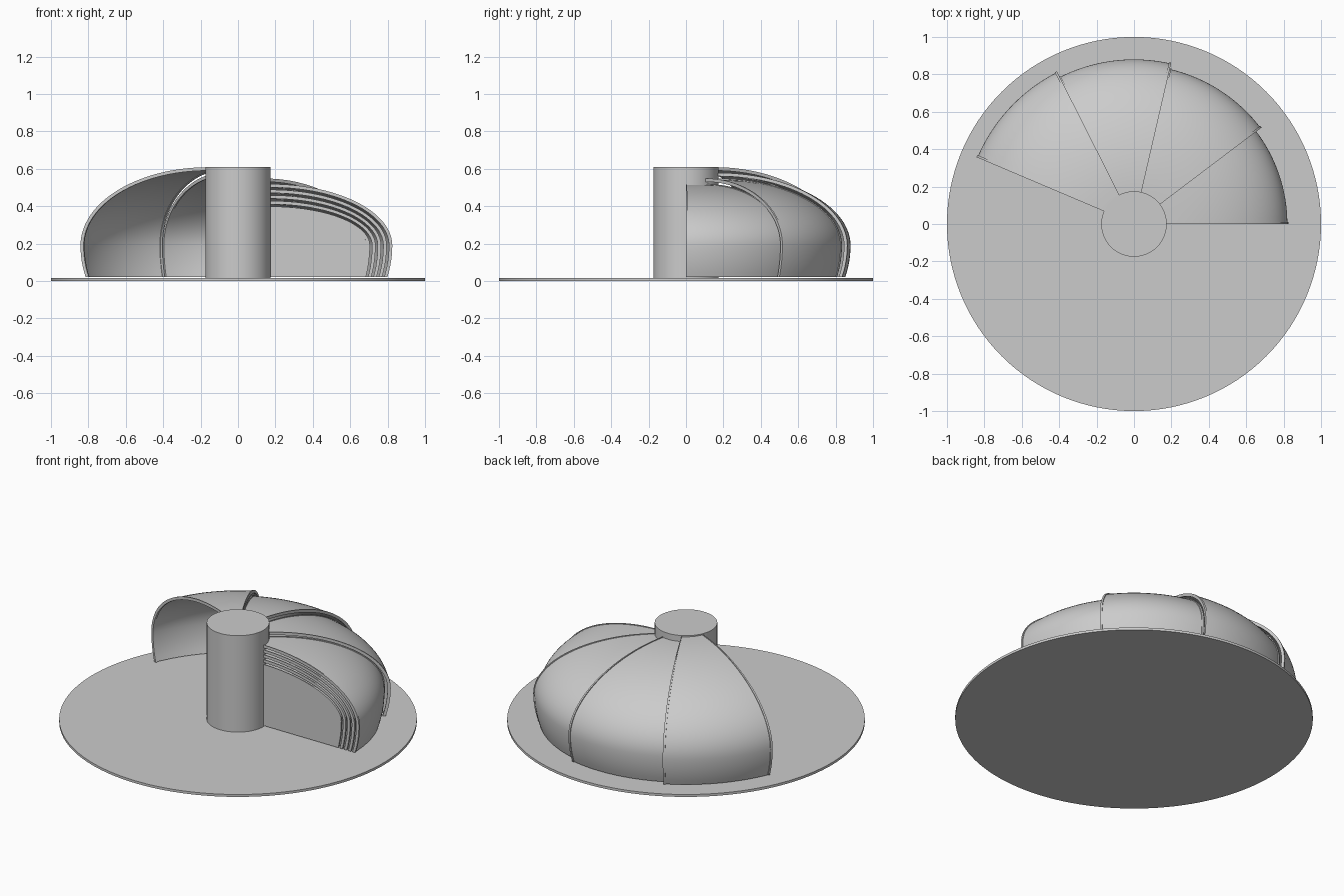
import bpy, bmesh
from math import sin, cos, radians, pi, asin

if "Cube" in bpy.data.objects:
    bpy.data.objects.remove(bpy.data.objects["Cube"])

R0, ZC, Z_BASE = 0.175, 0.19, 0.02   # inner radius, widest height, bottom edge


def curve(d, n=28, m=6):
    """Dome profile (r, z) inset by d from the outermost shell."""
    a, b, low = 0.735 - d, 0.413 - d, 0.6
    pts = [(R0 + a * sin(pi / 2 * i / n), ZC + b * cos(pi / 2 * i / n)) for i in range(n + 1)]
    t_end = asin((ZC - Z_BASE) / low)
    pts += [(R0 + a * cos(t_end * i / m), ZC - low * sin(t_end * i / m)) for i in range(1, m + 1)]
    return pts


def finish(name, bm):
    bmesh.ops.recalc_face_normals(bm, faces=bm.faces)
    me = bpy.data.meshes.new(name)
    bm.to_mesh(me)
    bm.free()
    ob = bpy.data.objects.new(name, me)
    bpy.context.collection.objects.link(ob)
    bpy.ops.object.select_all(action='DESELECT')
    ob.select_set(True)
    bpy.context.view_layer.objects.active = ob
    bpy.ops.object.shade_smooth_by_angle(angle=radians(30))
    return ob


def sweep(bm, d_out, d_in, a0, a1, steps):
    """Revolve the band between two inset profiles from a0 to a1 degrees."""
    out, inn = curve(d_out), curve(d_in)
    section = out + inn[::-1]
    n, k = len(section), len(out)
    rings = []
    for s in range(steps + 1):
        a = radians(a0 + (a1 - a0) * s / steps)
        rings.append([bm.verts.new((r * cos(a), r * sin(a), z)) for r, z in section])
    for p, q in zip(rings, rings[1:]):
        for i in range(n):
            j = (i + 1) % n
            bm.faces.new((p[i], p[j], q[j], q[i]))
    for ring in (rings[0], rings[-1]):
        for i in range(k - 1):
            bm.faces.new((ring[i], ring[i + 1], ring[n - 2 - i], ring[n - 1 - i]))


def shell(name, d, a0, a1):
    """Curved sector shell with a raised lip at both ends."""
    bm = bmesh.new()
    lip = 0.8
    sweep(bm, d, d + 0.008, a0 + lip, a1 - lip, 20)
    sweep(bm, d - 0.005, d + 0.013, a0, a0 + lip, 1)
    sweep(bm, d - 0.005, d + 0.013, a1 - lip, a1, 1)
    finish(name, bm)


def cylinder(name, r, z0, z1):
    bm = bmesh.new()
    res = bmesh.ops.create_cone(bm, cap_ends=True, segments=128, radius1=r, radius2=r, depth=z1 - z0)
    bmesh.ops.translate(bm, verts=res['verts'], vec=(0, 0, (z0 + z1) / 2))
    finish(name, bm)


# Base plate and central column
cylinder("base_disc", 1.0, 0.0, 0.015)
cylinder("central_column", R0, 0.01, 0.61)

# Fanned-out shells, outermost last
for i, start in enumerate((0, 37.1, 77, 116.8)):
    shell(f"open_shell_{i + 1}", 0.03 * (3 - i), start, start + 40.2)

# Shells folded away inside the first one
for i in range(4):
    shell(f"folded_shell_{i + 1}", 0.03 * (4 + i), 0, 40.2)

# Flat end wall closing the innermost shell
bm = bmesh.new()
outline = curve(0.215) + [(R0 - 0.01, Z_BASE), (R0 - 0.01, ZC + 0.413 - 0.215)]
face = bm.faces.new([bm.verts.new((r, 0.001, z)) for r, z in outline])
ext = bmesh.ops.extrude_face_region(bm, geom=[face])
bmesh.ops.translate(bm, vec=(0, 0.01, 0), verts=[v for v in ext['geom'] if isinstance(v, bmesh.types.BMVert)])
finish("end_wall", bm)
